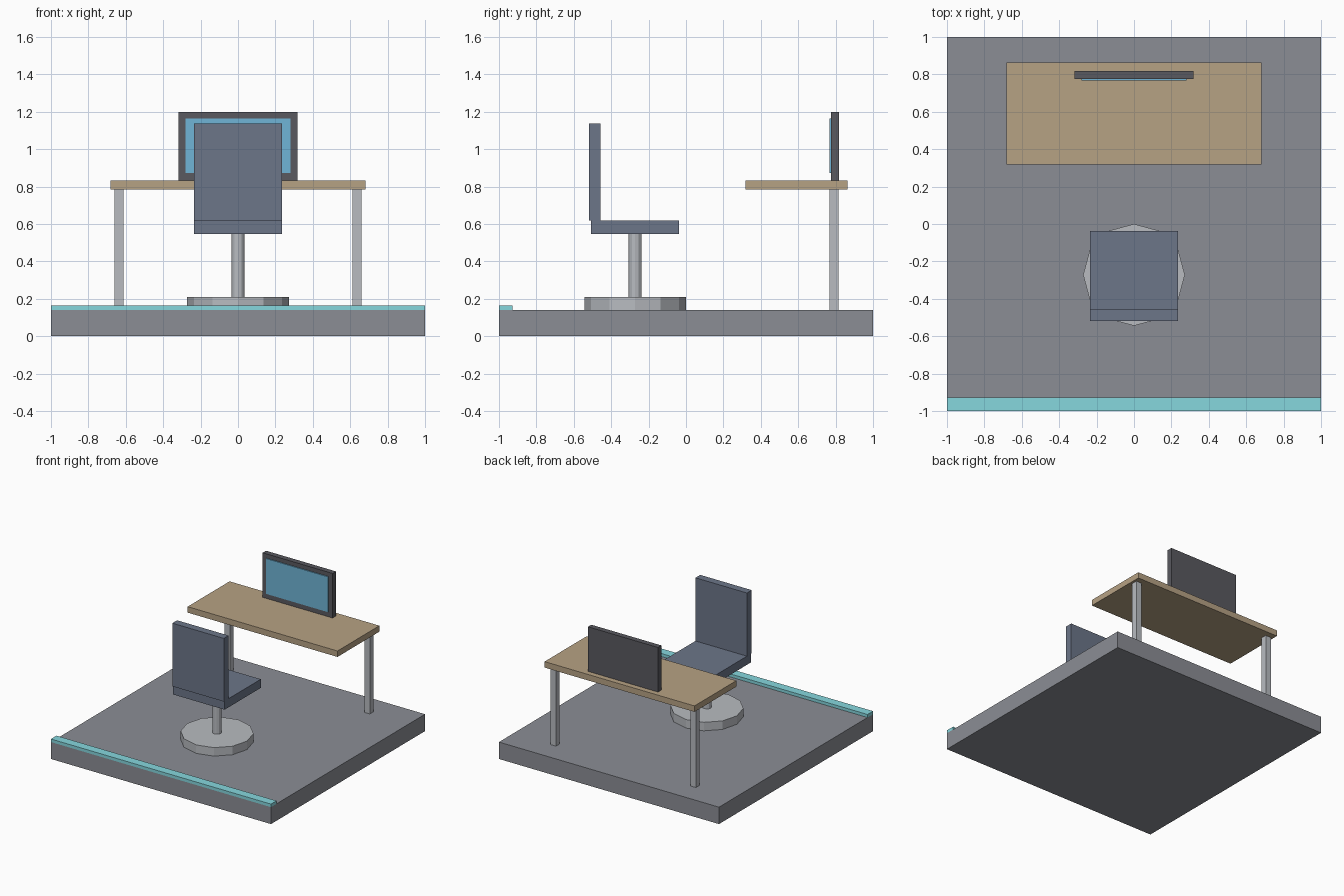
import bpy
import bmesh
from mathutils import Matrix

if "Cube" in bpy.data.objects:
    bpy.data.objects.remove(bpy.data.objects["Cube"])


def material(name, rgb):
    m = bpy.data.materials.new(name)
    m.diffuse_color = (*rgb, 1.0)
    m.use_nodes = True
    m.node_tree.nodes["Principled BSDF"].inputs["Base Color"].default_value = m.diffuse_color
    return m


FLOOR = material("floor_grey", (0.26, 0.27, 0.30))
TRIM = material("aqua", (0.24, 0.68, 0.73))
WOOD = material("wood", (0.47, 0.36, 0.23))
METAL = material("metal", (0.48, 0.50, 0.53))
FABRIC = material("slate_blue", (0.15, 0.18, 0.25))
DARK = material("dark_grey", (0.10, 0.10, 0.115))
GLASS = material("screen_blue", (0.16, 0.46, 0.68))


def finish(name, bm, mat):
    mesh = bpy.data.meshes.new(name)
    bm.to_mesh(mesh)
    bm.free()
    mesh.materials.append(mat)
    obj = bpy.data.objects.new(name, mesh)
    bpy.context.collection.objects.link(obj)


def box(name, x, y, z, mat):
    """Box from (min, max) ranges on each axis."""
    bm = bmesh.new()
    size = [r[1] - r[0] for r in (x, y, z)]
    mid = [(r[0] + r[1]) / 2 for r in (x, y, z)]
    bmesh.ops.create_cube(bm, size=1, matrix=Matrix.Translation(mid) @ Matrix.Diagonal((*size, 1)))
    finish(name, bm, mat)


def cylinder(name, y, z, radius, sides, mat):
    """Upright flat-sided cylinder on x = 0."""
    bm = bmesh.new()
    bmesh.ops.create_cone(bm, cap_ends=True, segments=sides, radius1=radius, radius2=radius,
                          depth=z[1] - z[0], matrix=Matrix.Translation((0, y, sum(z) / 2)))
    finish(name, bm, mat)


# Floor slab with a raised front trim
box("floor", (-1, 1), (-1, 1), (0, 0.139), FLOOR)
box("front_trim", (-1, 1), (-1, -0.928), (0.139, 0.164), TRIM)

# Desk on two rear legs
box("desk_top", (-0.681, 0.681), (0.319, 0.863), (0.784, 0.833), WOOD)
for side, cx in (("left", -0.636), ("right", 0.636)):
    box(f"{side}_desk_leg", (cx - 0.025, cx + 0.025), (0.767, 0.816), (0.139, 0.784), METAL)

# Monitor
box("monitor_case", (-0.318, 0.318), (0.774, 0.818), (0.833, 1.199), DARK)
box("monitor_screen", (-0.281, 0.281), (0.766, 0.776), (0.874, 1.164), GLASS)

# Swivel chair
cylinder("chair_base", -0.272, (0.139, 0.209), 0.272, 12, METAL)
cylinder("chair_post", -0.272, (0.209, 0.548), 0.035, 12, METAL)
box("chair_seat", (-0.234, 0.234), (-0.508, -0.038), (0.547, 0.618), FABRIC)
box("chair_back", (-0.234, 0.234), (-0.519, -0.457), (0.618, 1.137), FABRIC)
